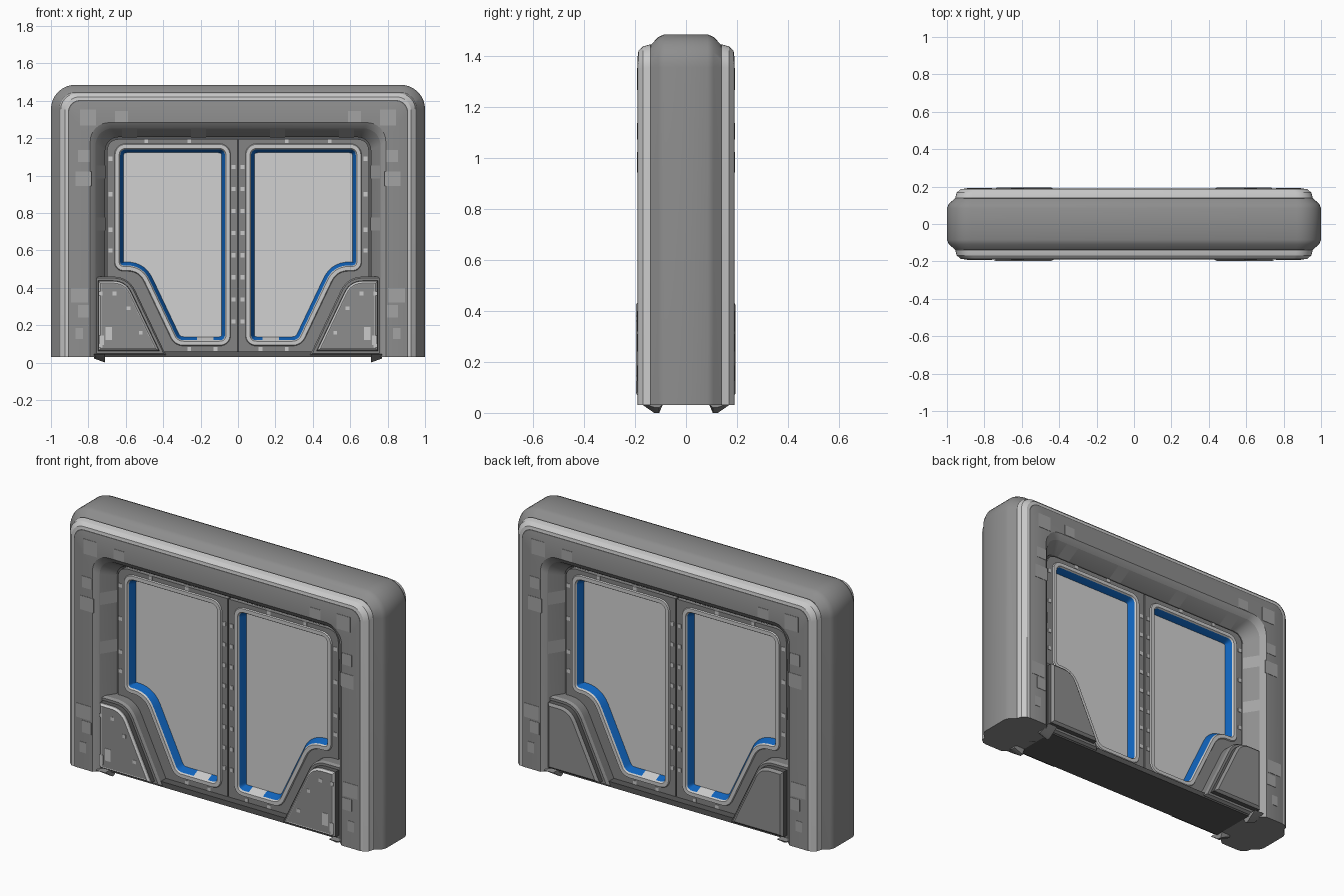
import bpy, bmesh, math
from mathutils import Vector, Matrix

if "Cube" in bpy.data.objects:
    bpy.data.objects.remove(bpy.data.objects["Cube"])

COLOURS = {
    "body_grey": (0.27, 0.27, 0.27), "door_grey": (0.23, 0.23, 0.23),
    "trim_grey": (0.37, 0.37, 0.37), "light_grey": (0.59, 0.59, 0.59),
    "glass_grey": (0.64, 0.64, 0.64), "blue": (0.005, 0.125, 0.50),
    "dark_grey": (0.10, 0.10, 0.10),
}
MATS = {}
for key, c in COLOURS.items():
    MATS[key] = bpy.data.materials.new(key)
    MATS[key].diffuse_color = (*c, 1)
INDEX = {k: i for i, k in enumerate(COLOURS)}


def finish(name, bm, mirror=(True, True)):
    """Orient faces outward, make the object, mirror the modelled quarter."""
    bmesh.ops.recalc_face_normals(bm, faces=bm.faces)
    bm.normal_update()
    facing = [f for f in bm.faces if abs(f.normal.y) > 0.9]
    if facing and min(facing, key=lambda f: f.calc_center_median().y).normal.y > 0:
        bmesh.ops.reverse_faces(bm, faces=bm.faces)
    me = bpy.data.meshes.new(name)
    bm.to_mesh(me)
    bm.free()
    for m in MATS.values():
        me.materials.append(m)
    ob = bpy.data.objects.new(name, me)
    bpy.context.collection.objects.link(ob)
    if any(mirror):
        mod = ob.modifiers.new("Mirror", 'MIRROR')
        mod.use_axis = (mirror[0], mirror[1], False)
        mod.merge_threshold = 0.0005
    return ob


def rounded(corners, n=7):
    """Closed outline from (x, z, cut length) corners, curved at each cut."""
    out = []
    for i, (x, z, t) in enumerate(corners):
        p = Vector((x, z))
        if t == 0:
            out.append(p)
            continue
        a = Vector(corners[i - 1][:2])
        b = Vector(corners[(i + 1) % len(corners)][:2])
        a, b = p + (a - p).normalized() * t, p + (b - p).normalized() * t
        for k in range(n + 1):
            s = k / n
            out.append(a * (1 - s) ** 2 + p * 2 * s * (1 - s) + b * s * s)
    return out


def outset(poly, d):
    """Move a counter-clockwise outline outward by d."""
    res = []
    for i, p in enumerate(poly):
        e1 = (p - poly[i - 1]).normalized()
        e2 = (poly[(i + 1) % len(poly)] - p).normalized()
        n1, n2 = Vector((e1.y, -e1.x)), Vector((e2.y, -e2.x))
        res.append(p + (n1 + n2) / (1 + n1.dot(n2)) * d)
    return res


def loft(bm, rings, colours, closed=True, cap=None):
    """Skin a list of (outline, y) rings, one colour per strip."""
    vs = [[bm.verts.new((p.x, y, p.y)) for p in ring] for ring, y in rings]
    n = len(vs[0])
    for a, b, col in zip(vs, vs[1:], colours):
        for i in range(n if closed else n - 1):
            j = (i + 1) % n
            bm.faces.new((a[i], a[j], b[j], b[i])).material_index = INDEX[col]
    if cap:
        bm.faces.new(vs[-1]).material_index = INDEX[cap]
    return vs


def boxes(name, items, colour, mirror=(True, True)):
    """Boxes given as x, y, z centre and three sizes, in one object."""
    bm = bmesh.new()
    for x, y, z, sx, sy, sz in items:
        bmesh.ops.create_cube(bm, size=1, matrix=Matrix.Translation((x, y, z))
                              @ Matrix.Diagonal((sx, sy, sz, 1)))
    for f in bm.faces:
        f.material_index = INDEX[colour]
    return finish(name, bm, mirror)


# Arch frame: (half width, height, corner radius, y, colour of strip after it)
def arch(w, h, r, n=9):
    pts = [Vector((w, 0.03))]
    for k in range(n + 1):
        a = math.pi / 2 * k / n
        pts.append(Vector((w - r + r * math.cos(a), h - r + r * math.sin(a))))
    return pts + [Vector((0, h))]


STATIONS = [
    (0.710, 1.205, 0.07, 0, "body_grey"),
    (0.710, 1.205, 0.07, -0.085, "body_grey"),
    (0.762, 1.252, 0.09, -0.165, "trim_grey"),
    (0.790, 1.283, 0.10, -0.19, "body_grey"),
    (0.903, 1.398, 0.06, -0.19, "dark_grey"),
    (0.909, 1.404, 0.065, -0.188, "light_grey"),
    (0.925, 1.420, 0.075, -0.187, "light_grey"),
    (0.948, 1.438, 0.085, -0.168, "light_grey"),
    (0.955, 1.445, 0.09, -0.142, "dark_grey"),
    (0.957, 1.445, 0.09, -0.137, "body_grey"),
    (0.990, 1.475, 0.12, -0.108, "body_grey"),
    (1.000, 1.485, 0.13, -0.085, "body_grey"),
    (1.000, 1.485, 0.13, 0, "body_grey"),
]
bm = bmesh.new()
vs = loft(bm, [(arch(w, h, r), y) for w, h, r, y, _ in STATIONS],
          [s[4] for s in STATIONS[:-1]], closed=False)
bm.faces.new([ring[0] for ring in vs]).material_index = INDEX["body_grey"]
finish("arch_frame", bm)

# Door leaves with a window hole
window = rounded([(0.07, 0.12, 0.03), (0.13, 0.12, 0), (0.22, 0.12, 0), (0.32, 0.12, 0.03),
                  (0.51, 0.52, 0.085), (0.63, 0.52, 0.02), (0.63, 1.14, 0.035),
                  (0.07, 1.14, 0.035)])
leaf = rounded([(0.004, 0.055, 0), (0.70, 0.055, 0), (0.70, 1.195, 0.07), (0.004, 1.195, 0)])
bm = bmesh.new()
edges = []
for outline in (leaf, outset(window, 0.02)):
    ring = loft(bm, [(outline, -0.09), (outline, -0.04)], ["door_grey"])[0]
    edges += [bm.edges.get((ring[i - 1], ring[i])) for i in range(len(ring))]
bmesh.ops.triangle_fill(bm, use_beauty=True, edges=edges)
for f in bm.faces:
    f.material_index = INDEX["door_grey"]
finish("door_leaf", bm)

# Window: raised light rim, blue liner, opaque pane
bm = bmesh.new()
loft(bm, [(outset(window, d), y) for d, y in
          ((0.032, -0.088), (0.027, -0.097), (0.006, -0.097), (0, -0.088), (-0.018, -0.05))],
     ["light_grey", "light_grey", "light_grey", "blue"], cap="glass_grey")
for f in bm.faces:  # light gap in the blue along the sill
    c = f.calc_center_median()
    if f.material_index == INDEX["blue"] and c.z < 0.15 and 0.13 < c.x < 0.22:
        f.material_index = INDEX["light_grey"]
finish("window", bm)

# Dark core behind the seams, and the threshold below the doors
boxes("door_core", [(0, 0, 0.625, 1.43, 0.08, 1.17)], "dark_grey", (False, False))
boxes("threshold", [(0, 0, 0.045, 1.53, 0.27, 0.03)], "dark_grey", (False, False))

# Lower corner fairings, stepped outward to a flat panel
fairing = rounded([(0.385, 0.04, 0), (0.77, 0.04, 0), (0.77, 0.46, 0), (0.585, 0.46, 0.085)])
STEPS = ((0, -0.06), (0, -0.14), (-0.008, -0.155), (-0.022, -0.155),
         (-0.023, -0.182), (-0.028, -0.188), (-0.036, -0.195))
bm = bmesh.new()
loft(bm, [(outset(fairing, d), y) for d, y in STEPS],
     ["door_grey", "body_grey", "door_grey", "dark_grey", "body_grey", "body_grey"],
     cap="body_grey")
finish("corner_fairing", bm)

# Light edging around the front panels only
bm = bmesh.new()
loft(bm, [(outset(fairing, d), y) for d, y in ((-0.027, -0.188), (-0.029, -0.191),
                                               (-0.035, -0.1965), (-0.039, -0.195))],
     ["light_grey"] * 3)
finish("fairing_edging", bm, (True, False))

# Small wedge feet under the fairings
bm = bmesh.new()
for x, drop in ((0.71, 0.0), (0.77, 0.022)):
    for y, z in ((-0.19, 0.045), (-0.125, drop), (-0.105, drop), (-0.09, 0.035), (-0.10, 0.045)):
        bm.verts.new((x, y, z))
bmesh.ops.convex_hull(bm, input=bm.verts)
for f in bm.faces:
    f.material_index = INDEX["body_grey"]
finish("foot_wedge", bm)

# Pale plates on the frame face
T = 0.004
PLATES = [(0.803, 1.31, 0.085, 0.085), (0.823, 1.315 - 0.21, 0.065, 0.065),
          (0.825, 0.983, 0.085, 0.08), (0.847, 0.36, 0.09, 0.08),
          (0.826, 0.275, 0.058, 0.068), (0.85, 0.155, 0.04, 0.06), (0.623, 1.315, 0.068, 0.06)]
boxes("frame_plate", [(x, -0.19, z, w, T, h) for x, z, w, h in PLATES], "trim_grey")

# Plates set into the sloped reveal
bm = bmesh.new()
A, B = STATIONS[1], STATIONS[2]
for u in (0.21, 0.58):
    pts = [(u + s * 0.04, S[3] - 0.002, S[1] - 0.002) for S, s in ((A, -1), (A, 1), (B, 1), (B, -1))]
    bm.faces.new([bm.verts.new(p) for p in pts])
for z in (0.74, 1.02):
    pts = [(S[0] - 0.002, S[3] - 0.002, z + s * 0.035) for S, s in ((A, -1), (A, 1), (B, 1), (B, -1))]
    bm.faces.new([bm.verts.new(p) for p in pts])
for f in bm.faces:
    f.material_index = INDEX["trim_grey"]
    f.normal_update()
    if f.normal.y > 0:
        f.normal_flip()
finish("reveal_plate", bm)

# Square studs on the doors and fairings
studs = [(0.024, 0.22 + 0.118 * k) for k in range(8)]
studs += [(0.682, z) for z in (0.60, 0.71, 0.90, 1.09)]
studs += [(x, 1.184) for x in (0.26, 0.49)] + [(0.12, 0.072), (0.26, 0.072)]
boxes("door_stud", [(x, -0.091, z, 0.02, T, 0.022) for x, z in studs], "light_grey")
marks = [(0.69, 0.155, 0.035, 0.07), (0.73, 0.12, 0.025, 0.05), (0.66, 0.37, 0.02, 0.02),
         (0.735, 0.37, 0.02, 0.02), (0.585, 0.29, 0.02, 0.02), (0.52, 0.16, 0.02, 0.02),
         (0.735, 0.09, 0.02, 0.02)]
boxes("fairing_mark", [(x, -0.195, z, w, T, h) for x, z, w, h in marks], "light_grey", (True, False))

# Smooth curved parts, keeping hard edges
bpy.ops.object.select_all(action='DESELECT')
for ob in bpy.context.scene.objects:
    ob.select_set(True)
    bpy.context.view_layer.objects.active = ob
bpy.ops.object.shade_smooth_by_angle(angle=math.radians(28))

for m in bpy.data.materials:
    if m.users and not m.is_grease_pencil:
        m.use_nodes = True
        m.node_tree.nodes["Principled BSDF"].inputs["Base Color"].default_value = m.diffuse_color
